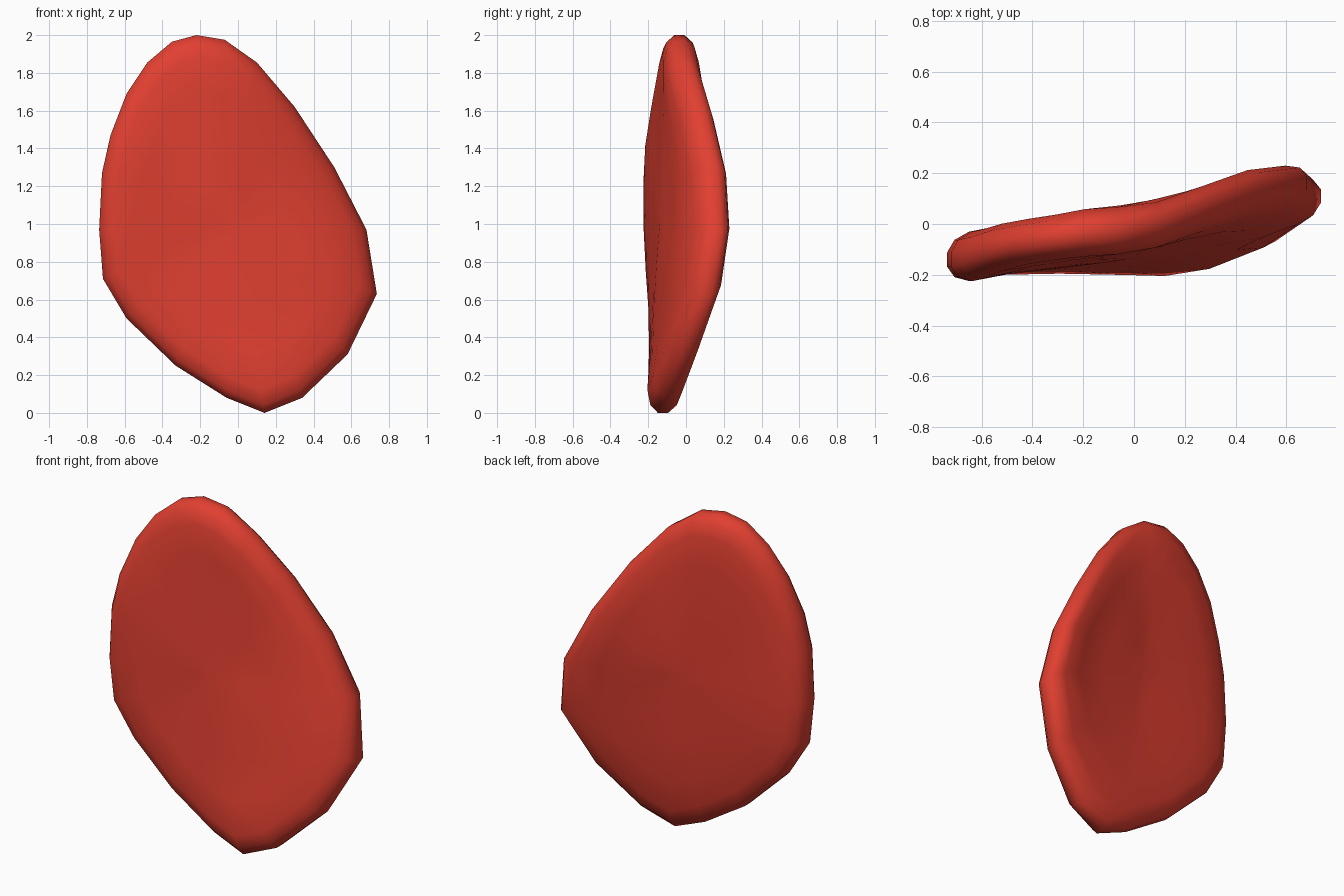
import bpy, bmesh

if "Cube" in bpy.data.objects:
    bpy.data.objects.remove(bpy.data.objects["Cube"])

# Rim outline: x, z, mid-depth y, thickness scale, backward curl of the lip
RIM = [(-0.22, 2.0, -0.035, 1, 0), (-0.07, 1.975, -0.025, 1, 0), (0.10, 1.855, 0, .95, 0),
       (0.30, 1.62, 0.07, .95, 0), (0.51, 1.30, 0.14, 1, 0), (0.68, 0.97, 0.16, 1, 0),
       (0.735, 0.63, 0.11, 1, 0), (0.58, 0.31, 0.0, .95, 0), (0.34, 0.08, -0.09, 1, 0),
       (0.14, 0.0, -0.122, 1, 0), (-0.06, 0.08, -0.13, .9, .01), (-0.33, 0.25, -0.135, .85, .025),
       (-0.59, 0.50, -0.14, .85, .025), (-0.715, 0.71, -0.14, .95, .01), (-0.735, 0.97, -0.14, 1.05, 0),
       (-0.72, 1.27, -0.14, 1.05, 0), (-0.675, 1.47, -0.13, 1.05, 0), (-0.59, 1.69, -0.1, 1, 0),
       (-0.48, 1.855, -0.075, .95, 0), (-0.35, 1.965, -0.055, .95, 0)]
# Rounded section: scale towards the centre, half thickness
SECTION = [(1, .027), (.96, .07), (.88, .093), (.7, .1), (.45, .1), (.2, .1)]
CX, CY, CZ = -0.02, -0.035, 1.02

bm = bmesh.new()


def ring(s, half, side):
    out = []
    for x, z, y, t, curl in RIM:
        h = half * (t * s + (1 - s))
        lip = curl * max(0, (s - .82) / .18)
        out.append(bm.verts.new((CX + (x - CX) * s,
                                 CY + (y - CY) * s + side * h + lip,
                                 CZ + (z - CZ) * s)))
    return out


def bridge(a, b):
    n = len(a)
    for i in range(n):
        j = (i + 1) % n
        bm.faces.new((a[i], a[j], b[j], b[i]))


# Front and back skins, joined along the rim
edges, inner = [], []
for side in (-1, 1):
    rings = [ring(s, h, side) for s, h in SECTION]
    for a, b in zip(rings, rings[1:]):
        bridge(a, b)
    centre = bm.verts.new((CX, CY + side * .1, CZ))
    last = rings[-1]
    for i in range(len(last)):
        bm.faces.new((last[i], last[(i + 1) % len(last)], centre))
    edges.append(rings[0])
    inner += [v for r in rings[3:] for v in r] + [centre]
bridge(*edges)

# Relax the depth of the broad faces so they flow smoothly
for _ in range(8):
    bmesh.ops.smooth_vert(bm, verts=inner, factor=.5, use_axis_y=True)
bmesh.ops.recalc_face_normals(bm, faces=bm.faces)
for f in bm.faces:
    f.smooth = True

mesh = bpy.data.meshes.new("petal")
bm.to_mesh(mesh)
bm.free()
petal = bpy.data.objects.new("petal", mesh)
bpy.context.collection.objects.link(petal)

# Red colour
red = bpy.data.materials.new("red")
red.diffuse_color = (0.75, 0.05, 0.03, 1)
red.use_nodes = True
red.node_tree.nodes["Principled BSDF"].inputs["Base Color"].default_value = red.diffuse_color
mesh.materials.append(red)
